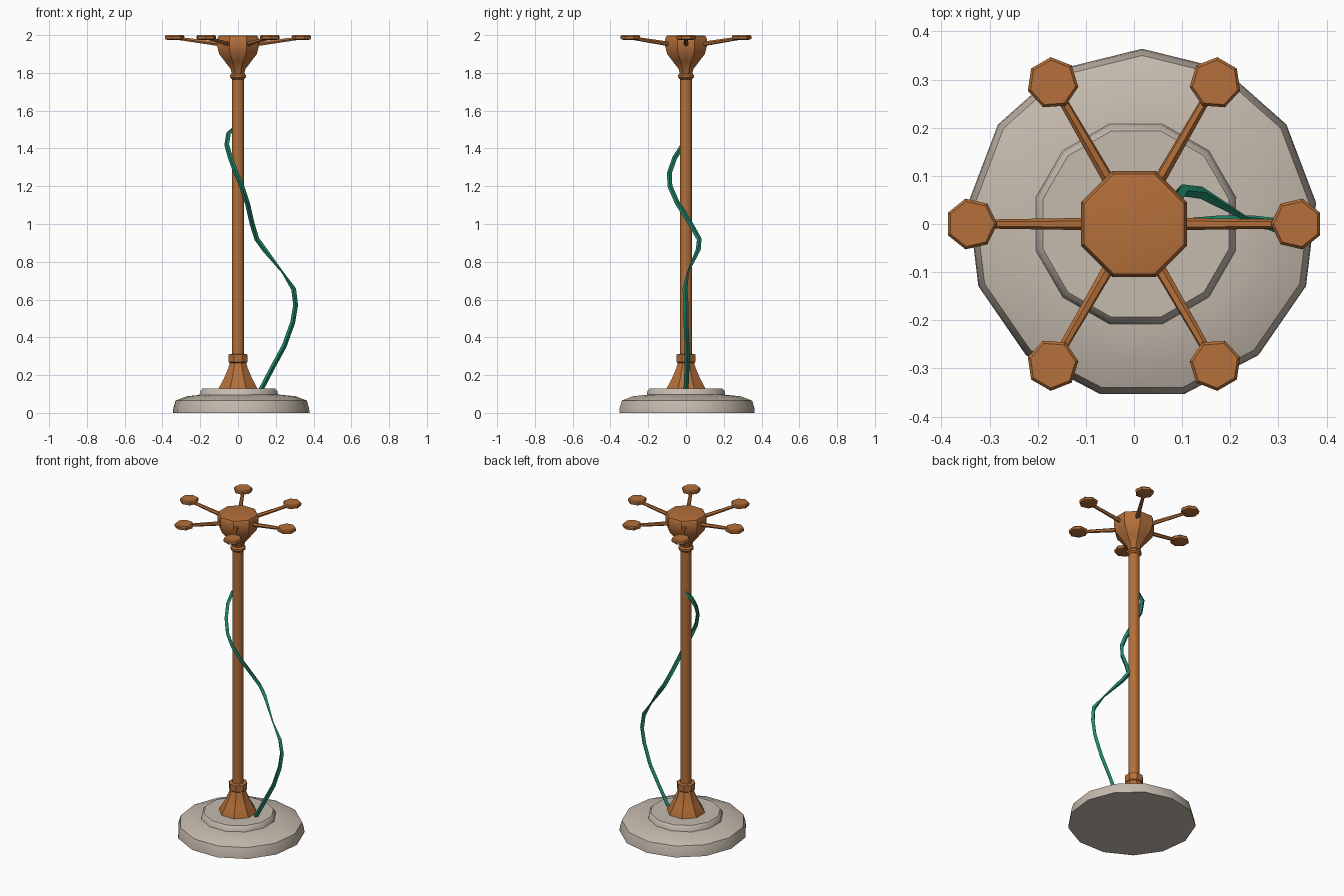
import bpy, bmesh
from math import radians, cos, sin, pi
from mathutils import Vector, Matrix

if "Cube" in bpy.data.objects:
    bpy.data.objects.remove(bpy.data.objects["Cube"])


def material(name, rgb):
    m = bpy.data.materials.new(name)
    m.use_nodes = True
    m.diffuse_color = (*rgb, 1)
    m.node_tree.nodes["Principled BSDF"].inputs["Base Color"].default_value = (*rgb, 1)
    return m


COPPER = material("copper", (0.46, 0.16, 0.042))
STONE = material("pale stone", (0.56, 0.49, 0.42))
GREEN = material("vine green", (0.014, 0.25, 0.15))


def finish(ob, mat, angle):
    ob.data.materials.append(mat)
    bpy.ops.object.select_all(action="DESELECT")
    ob.select_set(True)
    bpy.context.view_layer.objects.active = ob
    bpy.ops.object.shade_smooth_by_angle(angle=radians(angle))
    return ob


def loft(name, rings, mat, angle=35):
    """Skin a list of vertex rings and cap both ends."""
    bm = bmesh.new()
    loops = [[bm.verts.new(p) for p in ring] for ring in rings]
    for a, b in zip(loops, loops[1:]):
        for i in range(len(a)):
            j = (i + 1) % len(a)
            bm.faces.new((a[i], a[j], b[j], b[i]))
    bm.faces.new(loops[0][::-1])
    bm.faces.new(loops[-1])
    bmesh.ops.recalc_face_normals(bm, faces=bm.faces[:])
    me = bpy.data.meshes.new(name)
    bm.to_mesh(me)
    bm.free()
    ob = bpy.data.objects.new(name, me)
    bpy.context.collection.objects.link(ob)
    return finish(ob, mat, angle)


def lathe(name, profile, sides, mat, turn=0.0, centre=(0, 0), angle=35):
    """Turn a profile of (radius, height) pairs around a vertical axis."""
    rings = []
    for r, z in profile:
        rings.append([(centre[0] + r * cos(turn + 2 * pi * i / sides),
                       centre[1] + r * sin(turn + 2 * pi * i / sides), z)
                      for i in range(sides)])
    return loft(name, rings, mat, angle)


def tube(name, path, radii, sides, mat, angle=35):
    """Sweep a small polygon along a path, with one radius per point."""
    pts = [Vector(p) for p in path]
    rings = []
    side = Vector((0, 1, 0.01))
    for i, p in enumerate(pts):
        t = (pts[min(i + 1, len(pts) - 1)] - pts[max(i - 1, 0)]).normalized()
        side = (side - t * side.dot(t)).normalized()
        up = t.cross(side)
        rings.append([p + radii[i] * (side * cos(2 * pi * k / sides) + up * sin(2 * pi * k / sides))
                      for k in range(sides)])
    return loft(name, rings, mat, angle)


# Weighted base and its raised plate
lathe("base", [(0.364, 0), (0.362, 0.025), (0.35, 0.065), (0.29, 0.088), (0.2, 0.097)],
      13, STONE, pi / 2, (0.017, 0), 45)
lathe("base_plate", [(0.217, 0.08), (0.212, 0.115), (0.2, 0.128)],
      12, STONE, pi / 12, (0.004, 0), 45)

# Pole with flared foot and collar
lathe("pole_foot", [(0.112, 0.12), (0.108, 0.135), (0.082, 0.18), (0.056, 0.235), (0.047, 0.265),
                    (0.053, 0.27), (0.054, 0.31), (0.032, 0.312)],
      8, COPPER, pi / 8)
lathe("pole", [(0.032, 0.3), (0.032, 1.8)], 12, COPPER, pi / 12)

# Head with neck ring
lathe("head", [(0.034, 1.765), (0.045, 1.775), (0.045, 1.788), (0.036, 1.797), (0.042, 1.82),
               (0.075, 1.86), (0.108, 1.9), (0.119, 1.94), (0.119, 1.982), (0.112, 1.996),
               (0.1, 1.998)],
      8, COPPER, pi / 8)

# Six spokes, each ending in a flat knob
for n in range(6):
    a = n * pi / 3
    d = Vector((cos(a), sin(a), 0))
    tube("spoke_%d" % (n + 1),
         [d * 0.08 + Vector((0, 0, 1.95)), d * 0.335 + Vector((0, 0, 1.985))],
         [0.013, 0.009], 6, COPPER)
    c = d * 0.338
    lathe("knob_%d" % (n + 1), [(0.036, 1.974), (0.053, 1.979), (0.054, 1.993), (0.048, 2.0)],
          7, COPPER, a + pi / 7, (c.x, c.y), 30)

# Trailing vine that winds around the pole
vine = [(0.12, 0, 0.12), (0.18, 0.005, 0.235), (0.245, 0.005, 0.355), (0.29, 0, 0.48),
        (0.305, 0, 0.57), (0.295, -0.005, 0.655), (0.235, 0.01, 0.745), (0.14, 0.065, 0.865),
        (0.1, 0.07, 0.92), (0.075, 0.025, 1.0), (0.05, -0.045, 1.11), (0.02, -0.085, 1.2),
        (-0.01, -0.088, 1.27), (-0.04, -0.06, 1.35), (-0.06, -0.015, 1.42),
        (-0.05, 0.015, 1.48), (-0.01, 0.025, 1.52)]
thickness = [0.013] * len(vine)
thickness[6] = 0.005
thickness[-1] = 0.006
tube("vine", vine, thickness, 4, GREEN, 50)
